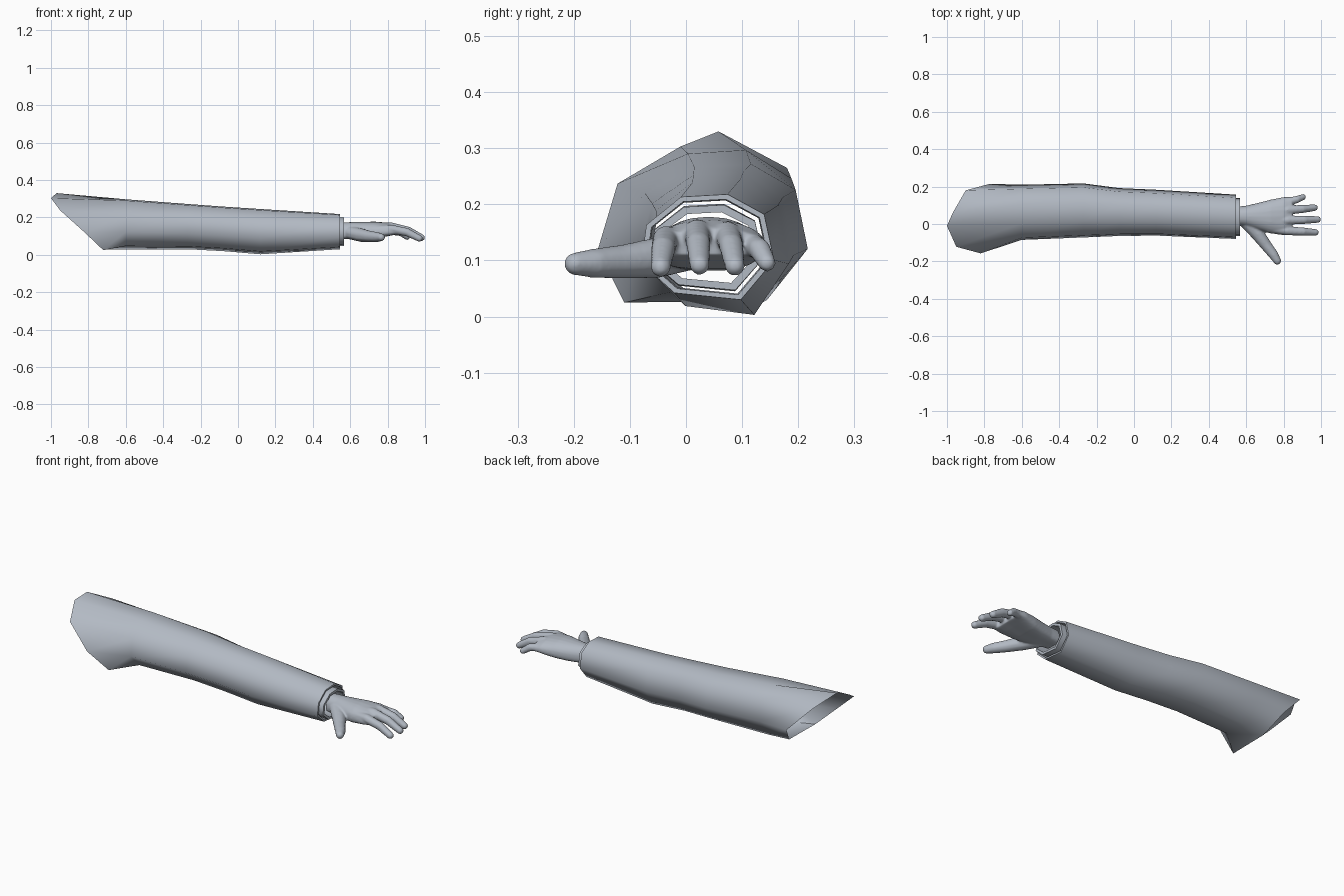
import bpy, bmesh, math
from mathutils import Vector, Matrix

if "Cube" in bpy.data.objects:
    bpy.data.objects.remove(bpy.data.objects["Cube"])

grey = bpy.data.materials.new("blue grey")
grey.diffuse_color = (0.45, 0.49, 0.55, 1)
grey.use_nodes = True
grey.node_tree.nodes["Principled BSDF"].inputs["Base Color"].default_value = grey.diffuse_color


def finish(name, bm):
    bmesh.ops.recalc_face_normals(bm, faces=bm.faces)
    me = bpy.data.meshes.new(name)
    bm.to_mesh(me)
    bm.free()
    ob = bpy.data.objects.new(name, me)
    bpy.context.collection.objects.link(ob)
    me.materials.append(grey)
    bpy.ops.object.select_all(action='DESELECT')
    ob.select_set(True)
    bpy.context.view_layer.objects.active = ob
    return ob


def loft(bm, rings, cap=False):
    vs = [[bm.verts.new(p) for p in r] for r in rings]
    n = len(vs[0])
    for a, b in zip(vs, vs[1:]):
        for i in range(n):
            j = (i + 1) % n
            bm.faces.new((a[i], a[j], b[j], b[i]))
    if cap:
        bm.faces.new(vs[0])
        bm.faces.new(vs[-1])


# uneven eight-sided cloth section in a unit box
SECTION = [(0.3, 1), (0.85, 0.62), (1, -0.25), (0.5, -1),
           (-0.5, -0.87), (-1, -0.3), (-0.92, 0.42), (-0.4, 0.95)]


def section(x, y0, y1, z0, z1):
    cy, cz, ry, rz = (y0 + y1) / 2, (z0 + z1) / 2, (y1 - y0) / 2, (z1 - z0) / 2
    return [(x, cy + u * ry, cz + v * rz) for u, v in SECTION]


# sleeve: slanted shoulder opening, elbow, turned-in wrist hem
shoulder = [(-0.97, 0.058, 0.33), (-0.90, 0.18, 0.265), (-0.77, 0.215, 0.13),
            (-0.72, 0.12, 0.028), (-0.72, -0.11, 0.025), (-0.82, -0.157, 0.12),
            (-0.95, -0.122, 0.237), (-1.0, -0.01, 0.303)]
bm = bmesh.new()
loft(bm, [shoulder,
          section(-0.60, -0.085, 0.21, 0.03, 0.297),
          section(-0.27, -0.072, 0.217, 0.03, 0.272),
          section(-0.08, -0.064, 0.192, 0.02, 0.258),
          section(0.12, -0.062, 0.183, 0.003, 0.245),
          section(0.545, -0.08, 0.157, 0.03, 0.218),
          section(0.545, -0.07, 0.147, 0.039, 0.209),
          section(0.46, -0.068, 0.145, 0.041, 0.207)])
finish("sleeve", bm)
bpy.ops.object.shade_smooth_by_angle(angle=math.radians(62))

# shirt cuff: a short thick tube inside the sleeve
bm = bmesh.new()
loft(bm, [section(0.45, -0.064, 0.138, 0.045, 0.201),
          section(0.568, -0.064, 0.138, 0.047, 0.199),
          section(0.568, -0.050, 0.124, 0.060, 0.186),
          section(0.45, -0.050, 0.124, 0.060, 0.186)])
finish("shirt_cuff", bm)
bpy.ops.object.shade_smooth_by_angle(angle=math.radians(62))

# hand: palm loft and finger chains, fused into one smooth skin
bm = bmesh.new()
palm = [(0.545, 0.042, 0.130, 0.050, 0.044), (0.60, 0.042, 0.130, 0.056, 0.045),
        (0.66, 0.040, 0.129, 0.072, 0.047), (0.73, 0.040, 0.132, 0.090, 0.046),
        (0.80, 0.042, 0.136, 0.102, 0.036), (0.845, 0.045, 0.134, 0.100, 0.024)]
rings = []
for x, cy, cz, ry, rz in palm:
    ring = []
    for i in range(24):
        t = 2 * math.pi * i / 24
        c, s = math.cos(t), math.sin(t)
        u = math.copysign(abs(c) ** 0.8, c)
        v = math.copysign(abs(s) ** 0.8, s)
        # knuckles arch down toward both edges
        ring.append((x, cy + ry * u, cz + rz * v - 0.012 * u * u))
    rings.append(ring)
loft(bm, rings, cap=True)


def chain(points):
    """Overlapping spheres along (x, y, z, radius) points."""
    for a, b in zip(points, points[1:]):
        a, b = Vector(a), Vector(b)
        n = max(2, int((b - a).length / 0.006))
        for i in range(n + 1):
            p = a.lerp(b, i / n)
            bmesh.ops.create_icosphere(bm, subdivisions=2, radius=p[3],
                                       matrix=Matrix.Translation(p.xyz))


# base y, tip y, tip x, knuckle height, tip height
for y0, y1, tip, zk, zt in [(-0.036, -0.045, 0.988, 0.138, 0.088),
                            (0.020, 0.024, 1.0, 0.150, 0.092),
                            (0.074, 0.087, 0.983, 0.146, 0.090),
                            (0.118, 0.144, 0.922, 0.128, 0.096)]:
    mid = (0.82 + tip) / 2
    k = 0.9 if y0 > 0.1 else 1.0
    chain([(0.72, y0 * 0.8 + 0.006, zk - 0.004, 0.022),
           (0.82, y0, zk, 0.0245 * k),
           (mid, (y0 + y1) / 2, (zk + zt) / 2 + 0.008, 0.0225 * k),
           (tip - 0.018, y1, zt, 0.0185 * k)])
# thumb
chain([(0.60, 0.010, 0.118, 0.036), (0.66, -0.052, 0.105, 0.037),
       (0.705, -0.112, 0.098, 0.031), (0.745, -0.163, 0.095, 0.027),
       (0.766, -0.197, 0.094, 0.021)])
hand = finish("hand", bm)
m = hand.modifiers.new("fuse", 'REMESH')
m.mode = 'VOXEL'
m.voxel_size = 0.005
m.use_smooth_shade = True
s = hand.modifiers.new("soften", 'SMOOTH')
s.factor = 0.5
s.iterations = 6
for name in ("fuse", "soften"):
    bpy.ops.object.modifier_apply(modifier=name)
hand.data.materials.clear()
hand.data.materials.append(grey)
bpy.ops.object.shade_smooth()
